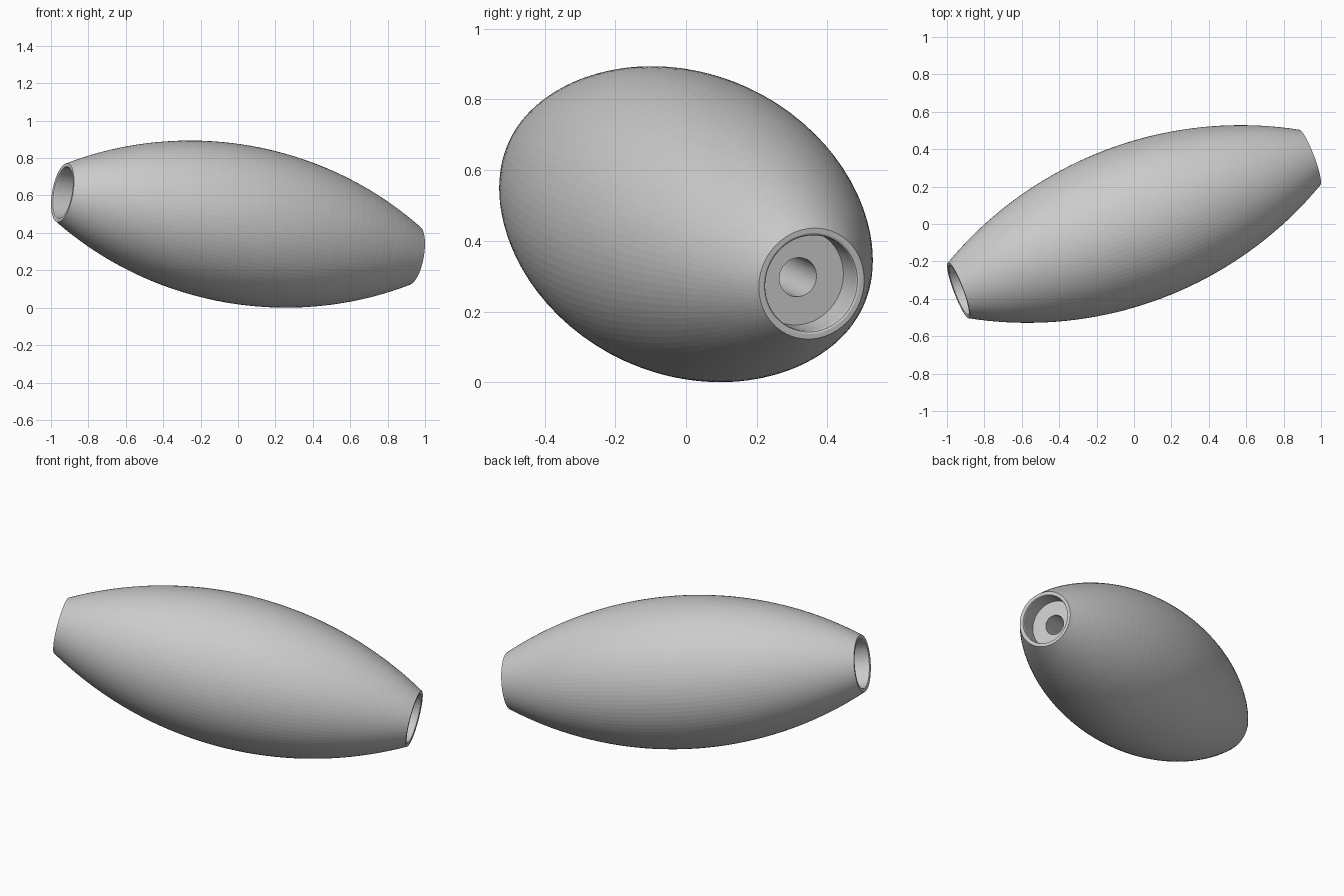
import bpy, bmesh, math
from mathutils import Vector

if "Cube" in bpy.data.objects:
    bpy.data.objects.remove(bpy.data.objects["Cube"])

SEGMENTS = 96       # sides around the axis
STEPS = 40          # bands along the barrel
HALF = 1.017        # half length along the axis
R_MID, R_END = 0.424, 0.159
R_BORE, R_HOLE, DEPTH = 0.137, 0.056, 0.11
AXIS = Vector((0.938, 0.355, -0.168))
CENTRE = Vector((0, 0, 0.447))

# bulging outer side: a circular arc from end to end
sag = R_MID - R_END
rho = (HALF ** 2 + sag ** 2) / (2 * sag)
sweep = math.asin(HALF / rho)
profile = []
for i in range(STEPS + 1):
    a = sweep * (2 * i / STEPS - 1)
    profile.append((R_MID - rho + rho * math.cos(a), rho * math.sin(a)))

# rounded lip, counterbore and through hole, mirrored to both ends
end = [(R_BORE + 0.008, HALF), (R_BORE + 0.0025, HALF - 0.0025),
       (R_BORE, HALF - 0.008), (R_BORE, HALF - DEPTH), (R_HOLE, HALF - DEPTH)]
profile += end + [(r, -z) for r, z in reversed(end)]

# revolve the closed profile
bm = bmesh.new()
rings = []
for s in range(SEGMENTS):
    t = 2 * math.pi * s / SEGMENTS
    rings.append([bm.verts.new((r * math.cos(t), r * math.sin(t), z)) for r, z in profile])
n = len(profile)
for s in range(SEGMENTS):
    p, q = rings[s], rings[(s + 1) % SEGMENTS]
    for i in range(n):
        j = (i + 1) % n
        bm.faces.new((p[i], q[i], q[j], p[j]))
bmesh.ops.recalc_face_normals(bm, faces=bm.faces)

mesh = bpy.data.meshes.new("barrel_handle")
bm.to_mesh(mesh)
bm.free()
handle = bpy.data.objects.new("barrel_handle", mesh)
bpy.context.collection.objects.link(handle)

# tilt onto its resting axis
handle.rotation_euler = AXIS.to_track_quat('Z', 'Y').to_euler()
handle.location = CENTRE
